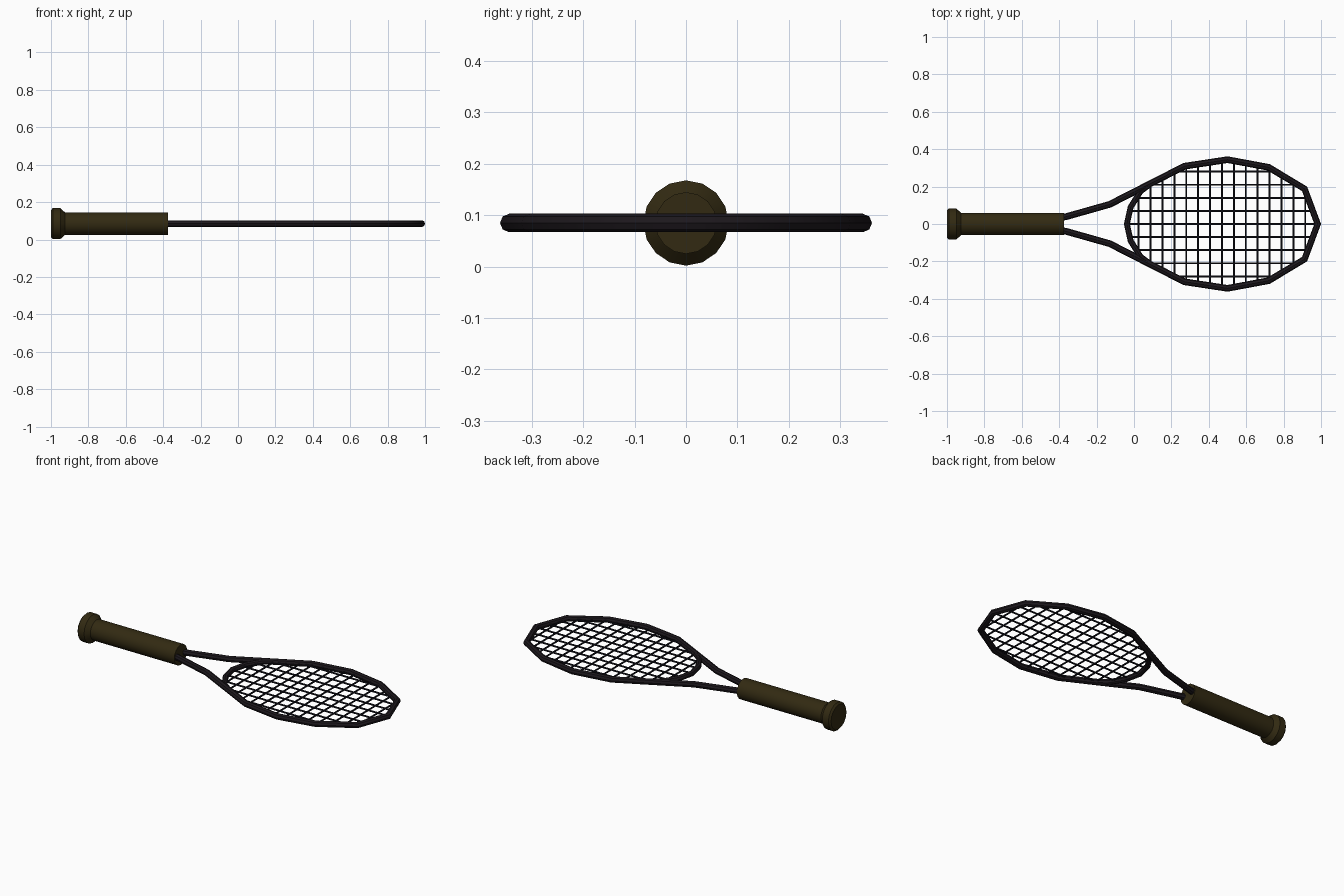
import bpy, bmesh, math
from mathutils import Vector

if "Cube" in bpy.data.objects:
    bpy.data.objects.remove(bpy.data.objects["Cube"])

ZC = 0.085   # height of the racket's centre plane


def material(name, rgb):
    m = bpy.data.materials.new(name)
    m.diffuse_color = (*rgb, 1)
    m.use_nodes = True
    m.node_tree.nodes["Principled BSDF"].inputs["Base Color"].default_value = m.diffuse_color
    return m


grip_mat = material("grip_brown", (0.032, 0.023, 0.006))
frame_mat = material("frame_black", (0.012, 0.009, 0.012))
string_mat = material("string_black", (0.008, 0.008, 0.014))


def finish(name, mesh, mat, angle=40):
    mesh.materials.clear()
    mesh.materials.append(mat)
    ob = bpy.data.objects.new(name, mesh)
    bpy.context.collection.objects.link(ob)
    bpy.ops.object.select_all(action='DESELECT')
    ob.select_set(True)
    bpy.context.view_layer.objects.active = ob
    bpy.ops.object.shade_smooth_by_angle(angle=math.radians(angle))
    return ob


def tubes(name, paths, radius, resolution, mat):
    """Sweep a round section along each flat (x, y) path."""
    cu = bpy.data.curves.new(name + "_path", 'CURVE')
    cu.dimensions = '3D'
    cu.bevel_depth = radius
    cu.bevel_resolution = resolution
    cu.use_fill_caps = True
    for path in paths:
        sp = cu.splines.new('POLY')
        sp.points.add(len(path) - 1)
        for p, (x, y) in zip(sp.points, path):
            p.co = (x, y, ZC, 1)
    tmp = bpy.data.objects.new(name + "_tmp", cu)
    bpy.context.collection.objects.link(tmp)
    bpy.context.view_layer.update()
    dg = bpy.context.evaluated_depsgraph_get()
    mesh = bpy.data.meshes.new_from_object(tmp.evaluated_get(dg))
    bpy.data.objects.remove(tmp)
    return finish(name, mesh, mat)


def mirrored(half):
    """Complete a path that ends on y = 0."""
    return half + [(x, -y) for x, y in reversed(half[:-1])]


# Handle with flared butt: lathe a profile of (x, radius) round the x axis
profile = [(-1, 0), (-1, 0.072), (-0.99, 0.083), (-0.95, 0.083),
           (-0.925, 0.06), (-0.375, 0.06), (-0.375, 0)]
bm = bmesh.new()
vs = [bm.verts.new((x, 0, ZC + r)) for x, r in profile]
es = [bm.edges.new(pair) for pair in zip(vs, vs[1:])]
bmesh.ops.spin(bm, geom=vs + es, cent=(0, 0, ZC), axis=(1, 0, 0),
               angle=math.tau, steps=16, use_duplicate=False)
bmesh.ops.remove_doubles(bm, verts=bm.verts, dist=1e-4)
bmesh.ops.recalc_face_normals(bm, faces=bm.faces)
me = bpy.data.meshes.new("handle")
bm.to_mesh(me)
bm.free()
finish("handle", me, grip_mat, 30)

# Frame: two shafts and the head hoop in one sweep
head = [(0.07, 0.207), (0.27, 0.309), (0.5, 0.344), (0.72, 0.303),
        (0.912, 0.188), (0.982, 0)]
tubes("frame", [mirrored([(-0.42, 0.028), (-0.36, 0.04), (-0.13, 0.105)] + head)],
      0.018, 2, frame_mat)

# Throat bridge closing the head
throat = [(0.09, 0.216), (0.035, 0.175), (-0.018, 0.09), (-0.038, 0)]
tubes("throat_bridge", [mirrored(throat)], 0.016, 2, frame_mat)

# Strings, cut to the outline of the head
outline = throat[::-1] + head[1:]     # upper half, running along +x


def half_width(x):
    for (x0, y0), (x1, y1) in zip(outline, outline[1:]):
        if x0 <= x <= x1:
            return y0 + (y1 - y0) * (x - x0) / (x1 - x0)
    return 0


def span(y):
    xs = [x0 + (x1 - x0) * (y - y0) / (y1 - y0)
          for (x0, y0), (x1, y1) in zip(outline, outline[1:])
          if y0 != y1 and min(y0, y1) <= y <= max(y0, y1)]
    return min(xs), max(xs)


cross = []
for i in range(15):
    x = 0.025 + i * 0.0636
    cross.append([(x, -half_width(x)), (x, half_width(x))])
mains = []
for k in range(-4, 5):
    a, b = span(abs(k) * 0.07)
    mains.append([(a, k * 0.07), (b, k * 0.07)])
tubes("cross_strings", cross, 0.005, 1, string_mat)
tubes("main_strings", mains, 0.005, 1, string_mat)
